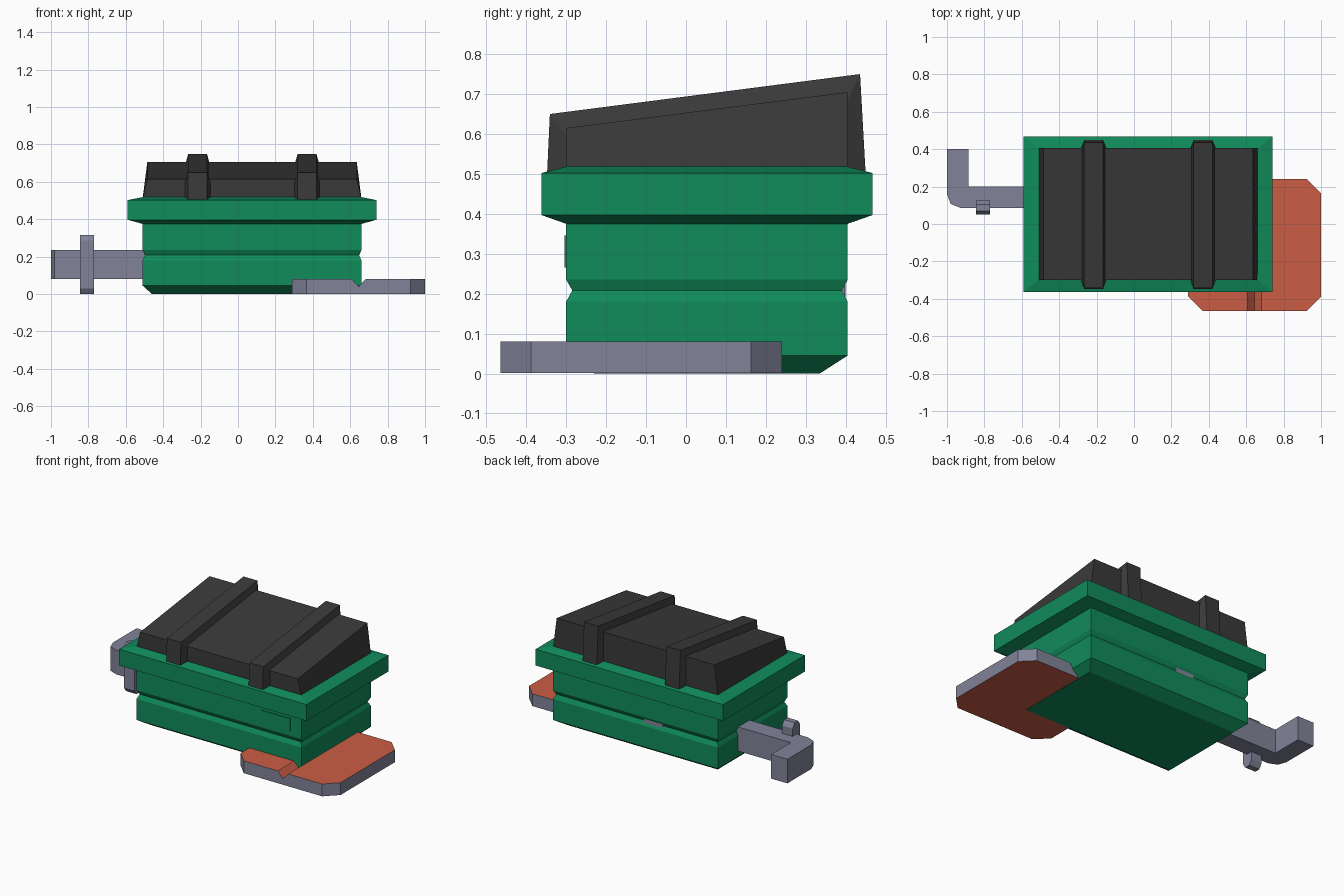
import bpy, bmesh

if "Cube" in bpy.data.objects:
    bpy.data.objects.remove(bpy.data.objects["Cube"])


def mat(name, rgb):
    m = bpy.data.materials.new(name)
    m.diffuse_color = (*rgb, 1)
    m.use_nodes = True
    m.node_tree.nodes["Principled BSDF"].inputs["Base Color"].default_value = m.diffuse_color
    return m


GREEN = mat("green", (0.005, 0.26, 0.105))
DARK = mat("charcoal", (0.042, 0.042, 0.042))
GREY = mat("blue grey", (0.22, 0.23, 0.32))
ORANGE = mat("orange", (0.60, 0.11, 0.06))


def loft(name, rings, *mats, edit=None):
    """Skin equal-length closed rings, cap both ends."""
    bm = bmesh.new()
    vs = [[bm.verts.new(p) for p in r] for r in rings]
    n = len(rings[0])
    for a, b in zip(vs, vs[1:]):
        for i in range(n):
            j = (i + 1) % n
            bm.faces.new((a[i], a[j], b[j], b[i]))
    bm.faces.new(vs[0][::-1])
    bm.faces.new(vs[-1])
    if edit:
        edit(bm)
    bmesh.ops.recalc_face_normals(bm, faces=bm.faces)
    me = bpy.data.meshes.new(name)
    for m in mats:
        me.materials.append(m)
    if len(mats) > 1:  # second colour on faces that look up or down
        for f in bm.faces:
            f.normal_update()
            f.material_index = int(abs(f.normal.z) > 0.5)
    bm.to_mesh(me)
    bm.free()
    ob = bpy.data.objects.new(name, me)
    bpy.context.collection.objects.link(ob)
    return ob


CX, CY, HX, HY = 0.075, 0.0525, 0.585, 0.3525


def rect(dx, dy, z):
    """Body outline grown by dx, dy at height z."""
    return [(CX + sx * (HX + dx), CY + sy * (HY + dy), z)
            for sx, sy in ((-1, -1), (1, -1), (1, 1), (-1, 1))]


def box(name, x0, x1, y0, y1, z0, z1, m):
    return loft(name, [[(x0, y0, z), (x1, y0, z), (x1, y1, z), (x0, y1, z)]
                       for z in (z0, z1)], m)


# container body with chamfered foot, pinched groove and flared rim
loft("container_body", [rect(*r) for r in (
    (-0.05, -0.07, 0), (0, 0, 0.045), (0, 0, 0.18), (-0.012, -0.015, 0.208),
    (0, 0, 0.235), (0, 0, 0.375), (0.08, 0.0625, 0.397),
    (0.08, 0.0625, 0.502), (0, 0, 0.518))], GREEN)

# sloping lid
base = rect(0, 0, 0.51)
top = [(x, y, 0.615 if y < 0 else 0.705) for x, y, _ in rect(-0.025, 0, 0)]
loft("lid", [base, top], DARK)

# two straps over the lid
inner = [(-0.30, 0.50), (-0.30, 0.595), (0.405, 0.685), (0.405, 0.50)]
outer = [(-0.348, 0.50), (-0.341, 0.65), (0.436, 0.75), (0.45, 0.50)]
for side, x in (("left", -0.216), ("right", 0.369)):
    loft(side + "_lid_strap",
         [[(x - 0.068, *i), (x - 0.05, *o), (x + 0.05, *o), (x + 0.068, *i)]
          for i, o in zip(inner, outer)], DARK)

# small front plate and rear latch in the groove
box("front_plate", 0.375, 0.582, -0.304, -0.29, 0.266, 0.346, GREEN)
box("rear_latch", -0.11, 0.02, 0.36, 0.397, 0.19, 0.226, GREY)

# bent arm on the left and its upright pin
arm = [(-0.50, 0.085), (-0.50, 0.20), (-0.885, 0.20), (-0.885, 0.40),
       (-1, 0.40), (-1, 0.16), (-0.98, 0.107), (-0.925, 0.085)]
loft("side_arm", [[(x, y, z) for x, y in arm] for z in (0.08, 0.235)], GREY)
pin = [(0.05, 0.03), (0.07, 0), (0.105, 0), (0.125, 0.03),
       (0.125, 0.285), (0.105, 0.315), (0.07, 0.315), (0.05, 0.285)]
loft("arm_pin", [[(x, y, z) for y, z in pin] for x in (-0.845, -0.77)], GREY)


# foot pad with clipped corners and a V groove across the top
def clip_corners(bm):
    es = [e for e in bm.edges
          if abs(e.verts[0].co.z - e.verts[1].co.z) > 0.07
          and abs(e.verts[0].co.x - e.verts[1].co.x) < 0.001]
    bmesh.ops.bevel(bm, geom=es, offset=0.077, offset_type='OFFSET',
                    segments=1, affect='EDGES')


B = 0.001
pad = [(0.29, B), (1, B), (1, 0.08), (0.682, 0.08),
       (0.645, 0.04), (0.608, 0.08), (0.29, 0.08)]
loft("foot_pad", [[(x, y, z) for x, z in pad] for y in (-0.465, 0.24)],
     GREY, ORANGE, edit=clip_corners)
